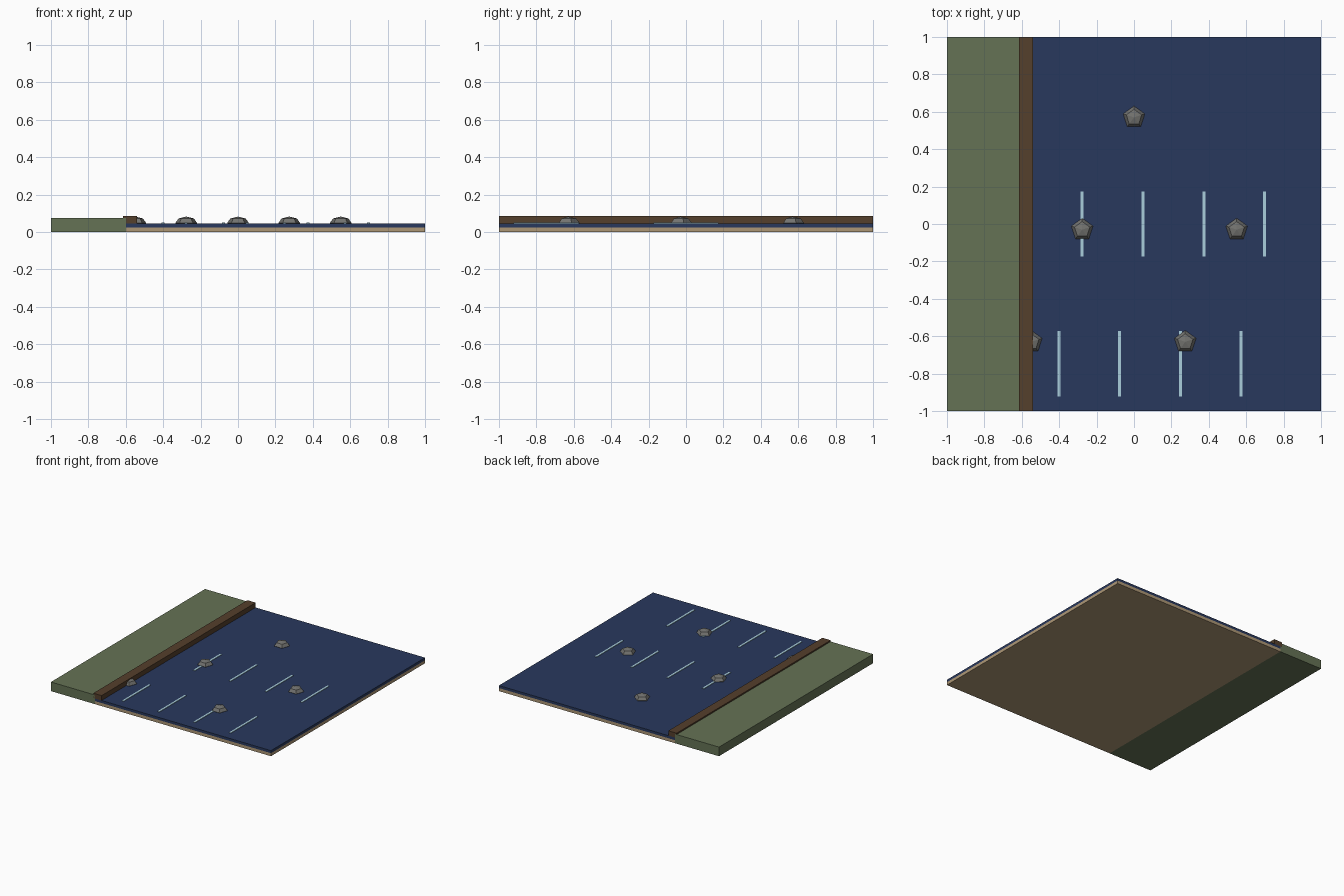
import bpy, bmesh
from math import sin, cos, pi

if "Cube" in bpy.data.objects:
    bpy.data.objects.remove(bpy.data.objects["Cube"])


def material(name, rgb):
    m = bpy.data.materials.new(name)
    m.diffuse_color = (*rgb, 1)
    m.use_nodes = True
    m.node_tree.nodes["Principled BSDF"].inputs["Base Color"].default_value = m.diffuse_color
    return m


GRASS = material("grass", (0.13, 0.17, 0.09))
EARTH = material("earth", (0.09, 0.05, 0.025))
SAND = material("sand", (0.42, 0.31, 0.18))
WATER = material("water", (0.022, 0.04, 0.11))
FOAM = material("foam", (0.40, 0.62, 0.72))
STONE = material("stone", (0.17, 0.17, 0.16))


def finish(name, bm, mat):
    me = bpy.data.meshes.new(name)
    bmesh.ops.recalc_face_normals(bm, faces=bm.faces)
    bm.to_mesh(me)
    bm.free()
    me.materials.append(mat)
    ob = bpy.data.objects.new(name, me)
    bpy.context.collection.objects.link(ob)
    return ob


def box(name, x, y, z, mat):
    bm = bmesh.new()
    bmesh.ops.create_cube(bm, size=1)
    for v in bm.verts:
        for i, (a, b) in enumerate((x, y, z)):
            v.co[i] = a if v.co[i] < 0 else b
    return finish(name, bm, mat)


def rock(name, x, y, z=0.048, r=0.061, h=0.034, sides=5, rings=4):
    # five-sided faceted sphere, flattened, one corner towards +y
    bm = bmesh.new()
    top = bm.verts.new((0, 0, h))
    bottom = bm.verts.new((0, 0, -h))
    loops = []
    for k in range(1, rings):
        t = pi * k / rings
        loops.append([bm.verts.new((r * sin(t) * cos(pi / 2 + 2 * pi * i / sides),
                                    r * sin(t) * sin(pi / 2 + 2 * pi * i / sides),
                                    h * cos(t))) for i in range(sides)])
    for i in range(sides):
        j = (i + 1) % sides
        bm.faces.new((top, loops[0][i], loops[0][j]))
        bm.faces.new((bottom, loops[-1][j], loops[-1][i]))
        for a, b in zip(loops, loops[1:]):
            bm.faces.new((a[i], b[i], b[j], a[j]))
    ob = finish(name, bm, STONE)
    ob.location = (x, y, z)


# land, bed and water
box("grass_bank", (-1, -0.6), (-1, 1), (0, 0.075), GRASS)
box("river_bed", (-0.6, 1), (-1, 1), (0, 0.025), SAND)
box("water", (-0.6, 1), (-1, 1), (0.025, 0.046), WATER)
box("bank_edge", (-0.615, -0.54), (-1, 1), (0.045, 0.086), EARTH)

# ripple strips in two staggered rows
for row, (x0, y0) in enumerate(((-0.277, 0.0), (-0.402, -0.747))):
    for i in range(4):
        x = x0 + i * 0.325
        box(f"ripple_{row}_{i}", (x - 0.008, x + 0.008), (y0 - 0.174, y0 + 0.174),
            (0.044, 0.05), FOAM)

# stones
for i, (x, y) in enumerate(((0, 0.57), (-0.277, -0.03), (0.549, -0.03),
                            (0.274, -0.63), (-0.549, -0.63))):
    rock(f"stone_{i}", x, y)
